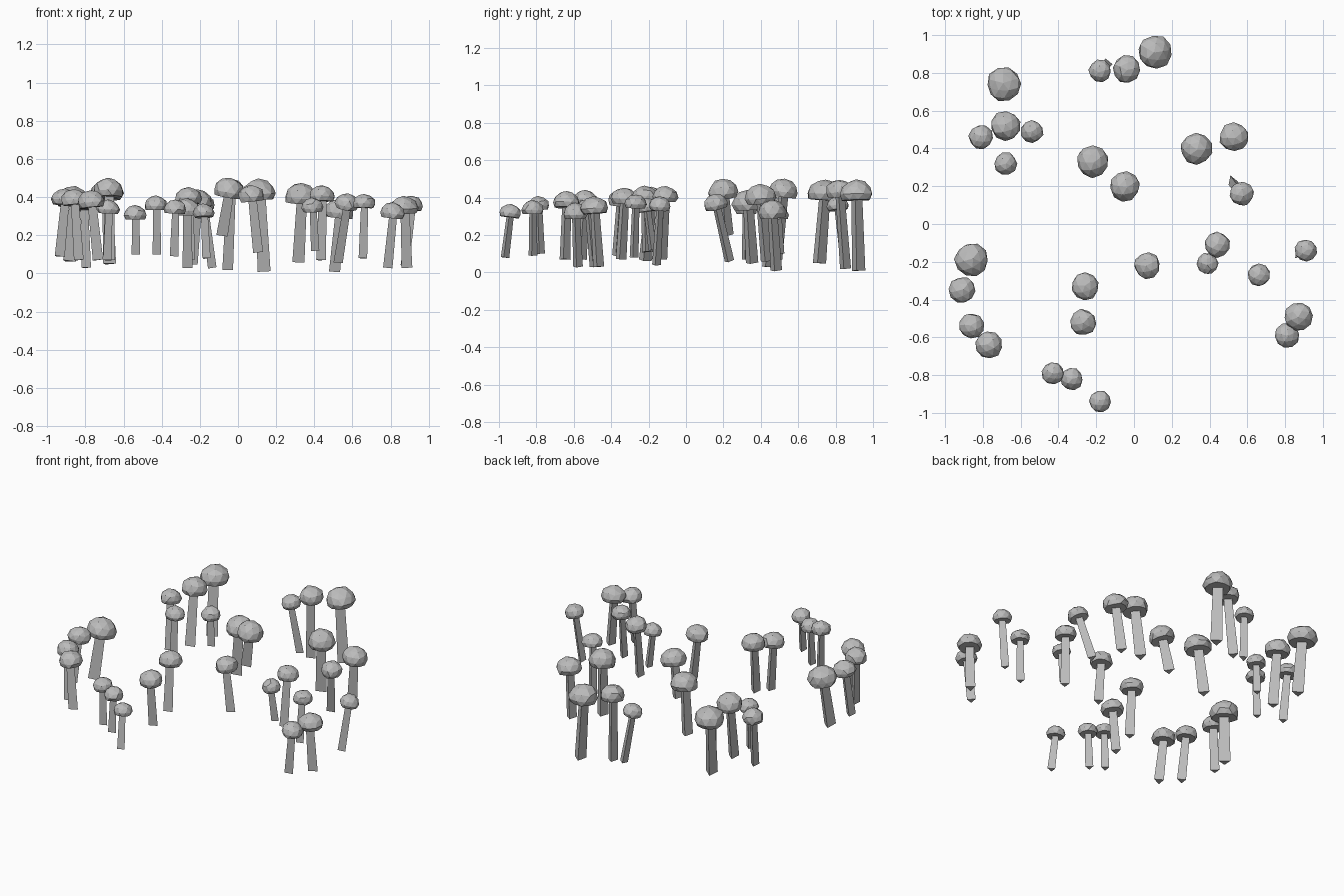
import bpy
import bmesh
import math
import random
from mathutils import Matrix, Vector

random.seed(4)

cube = bpy.data.objects.get("Cube")
if cube:
    bpy.data.objects.remove(cube, do_unlink=True)

# One plain colour for everything
grey = bpy.data.materials.new("plain_grey")
grey.use_nodes = True
colour = (.5, .5, .5, 1)
grey.diffuse_color = colour
grey.node_tree.nodes["Principled BSDF"].inputs["Base Color"].default_value = colour


def add_object(name, bm, matrix):
    """Turn a bmesh into a flat shaded object standing at the given matrix."""
    bmesh.ops.recalc_face_normals(bm, faces=bm.faces[:])
    mesh = bpy.data.meshes.new(name)
    bm.to_mesh(mesh)
    bm.free()
    mesh.materials.append(grey)
    obj = bpy.data.objects.new(name, mesh)
    obj.matrix_world = matrix
    bpy.context.scene.collection.objects.link(obj)
    return obj


def build_cap(name, matrix, radius):
    """Faceted dome: a slightly irregular ball pressed flat underneath."""
    bm = bmesh.new()
    bmesh.ops.create_icosphere(bm, subdivisions=2, radius=radius)
    turn = Matrix.Rotation(random.uniform(0, math.tau), 3, "Z")
    for v in bm.verts:
        v.co = turn @ v.co * random.uniform(.94, 1.05)
        v.co.z = max(v.co.z * .87, -.35 * radius)
    add_object(name, bm, matrix)


def build_stem(name, matrix, radius, length):
    """Three-sided tapered post running up into the cap."""
    bm = bmesh.new()
    rings = []
    for width, z in ((.46, 0), (.38, length)):
        ring = []
        for k in range(3):
            angle = math.radians(110) + k * math.tau / 3
            ring.append(bm.verts.new((width * radius * math.cos(angle),
                                      width * radius * math.sin(angle), z)))
        rings.append(ring)
    bottom, top = rings
    bm.faces.new(bottom)
    bm.faces.new(top)
    for k in range(3):
        n = (k + 1) % 3
        bm.faces.new((bottom[k], bottom[n], top[n], top[k]))
    add_object(name, bm, matrix)


def plant(cluster, mushrooms):
    """Each mushroom: cap position, foot position, cap radius."""
    for number, (cx, cy, cz, fx, fy, fz, radius) in enumerate(mushrooms, start=1):
        foot = Vector((fx, fy, fz))
        cap = Vector((cx, cy, cz - radius / 4))
        axis = cap - foot
        lean = Vector((0, 0, 1)).rotation_difference(axis).to_matrix().to_4x4()
        build_stem(f"{cluster}_stem_{number}", Matrix.Translation(foot) @ lean,
                   radius, axis.length)
        build_cap(f"{cluster}_cap_{number}", Matrix.Translation(cap) @ lean, radius)


# Back edge
plant("back", [
    (-.18, .81, .37, -.14, .85, .03, .06),
    (-.04, .82, .45, -.06, .85, .02, .075),
    (.11, .91, .44, .13, .92, .01, .09),
])

# Back right corner of the ring
plant("back_right", [
    (-.69, .74, .44, -.68, .71, .05, .09),
    (-.81, .46, .37, -.8, .43, .03, .065),
    (-.68, .52, .45, -.68, .48, .07, .08),
    (-.54, .49, .32, -.54, .5, .1, .06),
    (-.68, .32, .35, -.69, .32, .07, .06),
])

# Middle pair
plant("middle", [
    (-.22, .33, .39, -.25, .35, .05, .085),
    (-.05, .2, .45, -.09, .22, .2, .08),
])

# Back left group
plant("back_left", [
    (.33, .4, .42, .31, .43, .06, .085),
    (.53, .46, .34, .5, .48, .01, .078),
    (.57, .16, .38, .52, .23, .06, .065),
])

# Right edge
plant("right", [
    (-.86, -.19, .4, -.89, -.22, .065, .09),
    (-.91, -.35, .4, -.94, -.37, .09, .07),
    (-.86, -.54, .4, -.84, -.56, .07, .068),
    (-.77, -.64, .39, -.74, -.65, .07, .073),
])

# Front centre group
plant("centre", [
    (-.26, -.33, .41, -.26, -.35, .07, .073),
    (-.27, -.52, .35, -.27, -.49, .03, .07),
    (.07, -.22, .42, .1, -.21, .11, .07),
])

# Left side group
plant("left", [
    (.44, -.11, .42, .43, -.13, .07, .068),
    (.39, -.21, .36, .4, -.18, .12, .058),
    (.66, -.27, .38, .65, -.28, .08, .06),
    (.91, -.14, .37, .87, -.16, .04, .06),
    (.87, -.49, .36, .88, -.47, .03, .075),
    (.81, -.59, .33, .78, -.58, .03, .066),
])

# Front edge
plant("front", [
    (-.43, -.79, .37, -.43, -.78, .1, .06),
    (-.33, -.82, .35, -.34, -.82, .09, .06),
    (-.18, -.94, .33, -.17, -.97, .08, .058),
])
